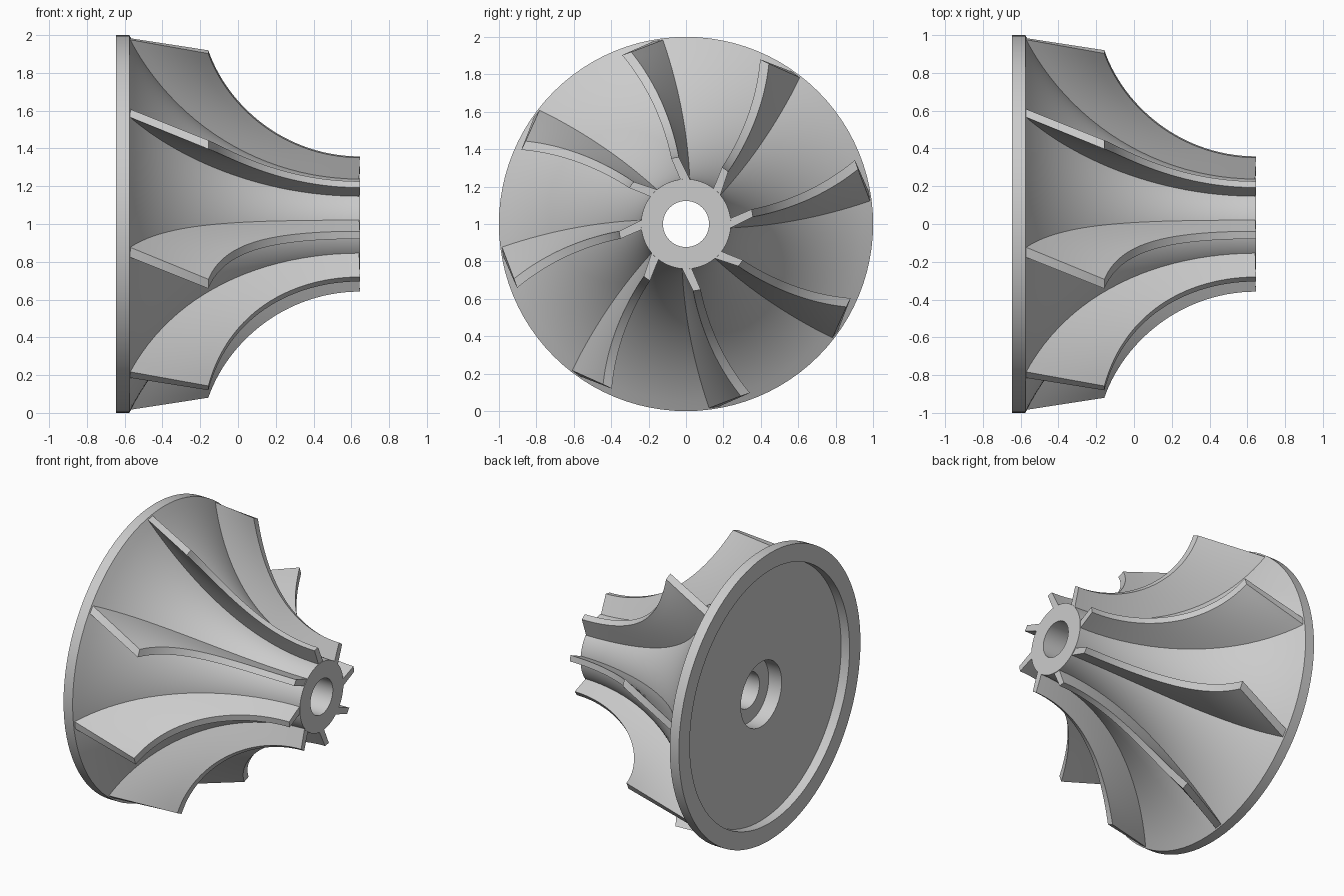
import bpy, bmesh
from math import sin, cos, asin, sqrt, pi, radians

if "Cube" in bpy.data.objects:
    bpy.data.objects.remove(bpy.data.objects["Cube"])

X0, X1, XD, XT = -0.645, 0.645, -0.575, -0.157   # back, nose, disc face, blade tip


def finish(name, bm, angle=30):
    bmesh.ops.recalc_face_normals(bm, faces=bm.faces)
    mesh = bpy.data.meshes.new(name)
    bm.to_mesh(mesh)
    bm.free()
    ob = bpy.data.objects.new(name, mesh)
    bpy.context.collection.objects.link(ob)
    bpy.ops.object.select_all(action='DESELECT')
    ob.select_set(True)
    bpy.context.view_layer.objects.active = ob
    bpy.ops.object.shade_smooth_by_angle(angle=radians(angle))
    return ob


def arc(x_start, r_start, r_end):
    """Concave arc (x, r) from x_start to the nose, ending parallel to the axis."""
    dx, dr = X1 - x_start, r_start - r_end
    R = (dx * dx + dr * dr) / (2 * dr)
    a0 = asin(dx / R)

    def at(t):
        a = a0 * (1 - t)
        return X1 - R * sin(a), r_end + R * (1 - cos(a))
    return at


hub_arc = arc(XD, 1.0, 0.24)
shroud_arc = arc(XT, 0.965, 0.36)


def polar(x, r, a):
    return (x, r * cos(a), 1 + r * sin(a))


# Hub: revolved closed profile with bore, rear recess and counterbore
N = 96
profile = [hub_arc(i / 24) for i in range(25)]
profile += [(X1, 0.123), (X0 + 0.165, 0.123), (X0 + 0.165, 0.225),
            (X0 + 0.065, 0.225), (X0 + 0.065, 0.88), (X0, 0.88), (X0, 1.0)]
bm = bmesh.new()
rings = [[bm.verts.new(polar(x, r, 2 * pi * k / N)) for x, r in profile]
         for k in range(N)]
M = len(profile)
for k in range(N):
    a, b = rings[k], rings[(k + 1) % N]
    for j in range(M):
        bm.faces.new((a[j], a[(j + 1) % M], b[(j + 1) % M], b[j]))
finish("hub", bm)


# Blades: ruled sheets between the hub arc and the shroud arc
def blade_corner(t, top, side):
    if top:
        x, r = shroud_arc(t)
        f = (r - 0.36) / 0.605
        mean = 9.4 + 9.8 * max(f, 0) ** 1.35
        half = 0.0205 + 0.0055 * f
    else:
        x, r = hub_arc(t)
        f = (r - 0.24) / 0.76
        mean = 0.3 + 8.2 * f
        half = 0.027
    a = radians(mean) + side * half / r
    if not top:                      # sink the root into the hub
        r -= 0.008
        x -= 0.004
    return x, r * cos(a), r * sin(a)


S, H = 28, 6
for n in range(8):
    ca, sa = cos(n * pi / 4), sin(n * pi / 4)
    bm = bmesh.new()
    grid = {}
    for side in (-1, 1):
        for i in range(S + 1):
            lo = blade_corner(i / S, False, side)
            hi = blade_corner(i / S, True, side)
            for j in range(H + 1):
                x, y, z = (p + (q - p) * j / H for p, q in zip(lo, hi))
                grid[side, i, j] = bm.verts.new(
                    (x, y * ca - z * sa, 1 + y * sa + z * ca))
    for side in (-1, 1):
        for i in range(S):
            for j in range(H):
                bm.faces.new([grid[side, i + u, j + v]
                              for u, v in ((0, 0), (1, 0), (1, 1), (0, 1))])
    border = ([(i, 0) for i in range(S)] + [(S, j) for j in range(H)]
              + [(i, H) for i in range(S, 0, -1)] + [(0, j) for j in range(H, 0, -1)])
    for p, q in zip(border, border[1:] + border[:1]):
        bm.faces.new((grid[(-1, *p)], grid[(-1, *q)], grid[(1, *q)], grid[(1, *p)]))
    finish(f"blade_{n + 1}", bm)
